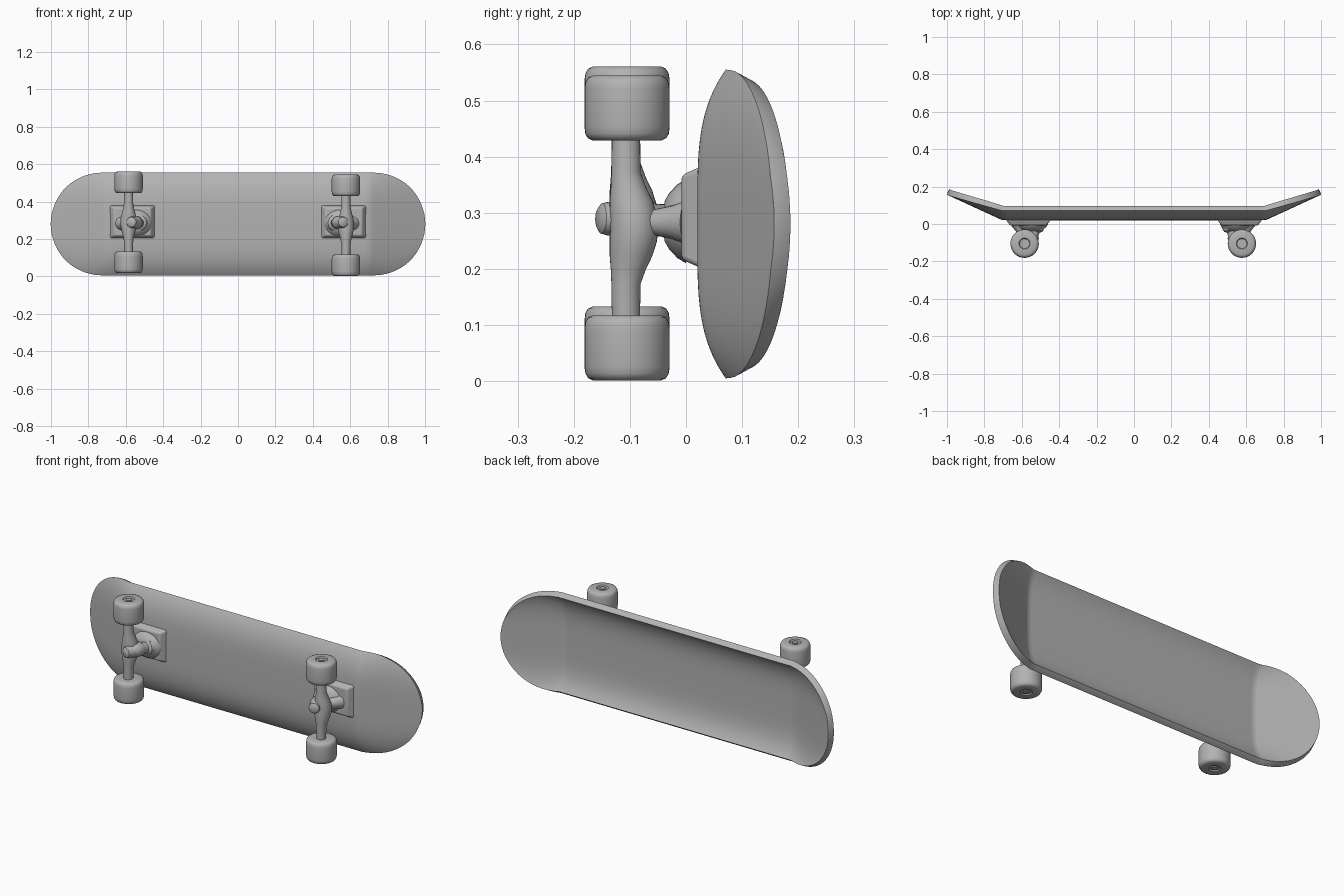
import bpy, bmesh, math
from mathutils import Vector, Matrix

if "Cube" in bpy.data.objects:
    bpy.data.objects.remove(bpy.data.objects["Cube"])

grey = bpy.data.materials.new("plain grey")
grey.use_nodes = True
COL = (0.45, 0.45, 0.45, 1)
grey.diffuse_color = COL
grey.node_tree.nodes["Principled BSDF"].inputs["Base Color"].default_value = COL


def finish(name, bm, angle=40, bevel=0.0, solid=0.0):
    bmesh.ops.recalc_face_normals(bm, faces=bm.faces)
    me = bpy.data.meshes.new(name)
    bm.to_mesh(me)
    bm.free()
    me.materials.append(grey)
    ob = bpy.data.objects.new(name, me)
    bpy.context.collection.objects.link(ob)
    if solid:
        m = ob.modifiers.new("thickness", 'SOLIDIFY')
        m.thickness, m.offset = solid, 0
    if bevel:
        m = ob.modifiers.new("round", 'BEVEL')
        m.width, m.segments = bevel, 3
        m.limit_method, m.angle_limit = 'ANGLE', math.radians(40)
    bpy.ops.object.select_all(action='DESELECT')
    ob.select_set(True)
    bpy.context.view_layer.objects.active = ob
    bpy.ops.object.shade_smooth_by_angle(angle=math.radians(angle))
    return ob


def loft(name, rings, start, end=None, n=32, angle=40):
    """Skin elliptical rings (height, rx, ry, y offset) along start -> end (default +z)."""
    start = Vector(start)
    rot = Matrix.Identity(3)
    if end is not None:
        rot = Vector((0, 0, 1)).rotation_difference(Vector(end) - start).to_matrix()
    bm = bmesh.new()
    loops = []
    for h, rx, ry, oy in rings:
        loops.append([bm.verts.new(start + rot @ Vector((
            rx * math.cos(2 * math.pi * i / n), oy + ry * math.sin(2 * math.pi * i / n), h)))
            for i in range(n)])
    for a, b in zip(loops, loops[1:]):
        for i in range(n):
            j = (i + 1) % n
            bm.faces.new((a[i], a[j], b[j], b[i]))
    bm.faces.new(loops[0])
    bm.faces.new(loops[-1])
    return finish(name, bm, angle)


def round_rings(profile):
    return [(h, r, r, 0) for r, h in profile]


# Deck: concave board with rounded, upturned ends
MID_Z, HALF, END, KICK = 0.28, 0.266, 0.995, 0.70
arc = [END - HALF + HALF * math.sin(math.radians(a)) for a in range(0, 91, 6)]
half_x = [0.0, 0.2, 0.4, 0.55, 0.64, 0.675, KICK, 0.715] + arc
stations = [-x for x in reversed(half_x[1:])] + half_x
ACROSS = 32


def deck_point(x, t):
    ax = abs(x)
    over = max(0, ax - (END - HALF))
    w = math.sqrt(max(0, HALF ** 2 - over ** 2))
    k = max(0, ax - KICK)
    centre = 0.036 + 0.46 * k
    rim = max(0.084 + 0.29 * k, centre)
    return Vector((x, centre + (rim - centre) * t ** 4, MID_Z + w * t))


bm = bmesh.new()
rows = []
for x in stations:
    # even angular spacing packs more rows near the rim
    rows.append([bm.verts.new(deck_point(x, math.sin(math.pi * (i / ACROSS - 0.5))))
                 for i in range(ACROSS + 1)])
for a, b in zip(rows, rows[1:]):
    for i in range(ACROSS):
        bm.faces.new((a[i], b[i], b[i + 1], a[i + 1]))
bmesh.ops.remove_doubles(bm, verts=bm.verts, dist=0.0008)
finish("deck", bm, angle=35, bevel=0.009, solid=0.032)

# Wheel profile (radius, height), outer face at the top with a shallow hub recess
WHEEL = [(0.03, 0), (0.062, 0), (0.070, 0.004), (0.0745, 0.012), (0.076, 0.025),
         (0.076, 0.092), (0.074, 0.104), (0.069, 0.112), (0.060, 0.116),
         (0.030, 0.116), (0.026, 0.110), (0.015, 0.110), (0.015, 0.115)]

# Hanger rings: half profile mirrored about the middle
HALF_HANGER = [(0.165, 0.023, 0.025, -0.107), (0.10, 0.025, 0.026, -0.107),
               (0.075, 0.029, 0.031, -0.103), (0.05, 0.036, 0.038, -0.098),
               (0.025, 0.042, 0.042, -0.094)]
HANGER = [(-h, a, b, o) for h, a, b, o in HALF_HANGER] + \
         [(0, 0.044, 0.043, -0.092)] + HALF_HANGER[::-1]

for side, s, ax_x, ax_z in (("right", -1, -0.585, 0.289), ("left", 1, 0.577, 0.273)):
    # Axle housing and wheels
    loft(side + "_hanger", HANGER, (ax_x, 0, ax_z))
    for end, d in (("upper", 1), ("lower", -1)):
        p = Vector((ax_x, -0.105, ax_z + d * 0.156))
        loft(f"{side}_{end}_wheel", round_rings(WHEEL), p, p + Vector((0, 0, d)), 40, 35)

    # Kingpin with bushings, leaning toward the board's middle
    loft(side + "_kingpin", round_rings([
        (0.018, 0), (0.027, 0.006), (0.030, 0.018), (0.030, 0.045), (0.036, 0.055),
        (0.036, 0.095), (0.029, 0.105), (0.029, 0.125), (0.042, 0.135), (0.048, 0.165)]),
        (ax_x - s * 0.012, -0.156, 0.29), (ax_x - s * 0.065, 0, 0.285), 24)
    # Pivot arm reaching back to the baseplate toward the board's end
    loft(side + "_pivot", round_rings([(0.02, 0), (0.024, 0.03), (0.03, 0.06), (0.04, 0.09)]),
         (ax_x, -0.08, 0.283), (ax_x + s * 0.035, 0.01, 0.283), 20)

    # Baseplate: tapered block with a raised mound
    plate_x = s * 0.565
    bm = bmesh.new()
    bmesh.ops.create_cube(bm, size=2)
    for v in bm.verts:
        near = v.co.y < 0
        v.co = Vector((plate_x + v.co.x * (0.098 if near else 0.125),
                       -0.008 if near else 0.03,
                       0.292 + v.co.z * (0.075 if near else 0.092)))
    finish(side + "_baseplate", bm, bevel=0.008)
    loft(side + "_mound", [(0, 0.085, 0.075, 0), (0.015, 0.078, 0.066, 0),
                           (0.03, 0.058, 0.05, 0), (0.038, 0.04, 0.036, 0)],
         (plate_x - s * 0.02, 0.0, 0.285), (plate_x - s * 0.02, -1, 0.285), 28)
